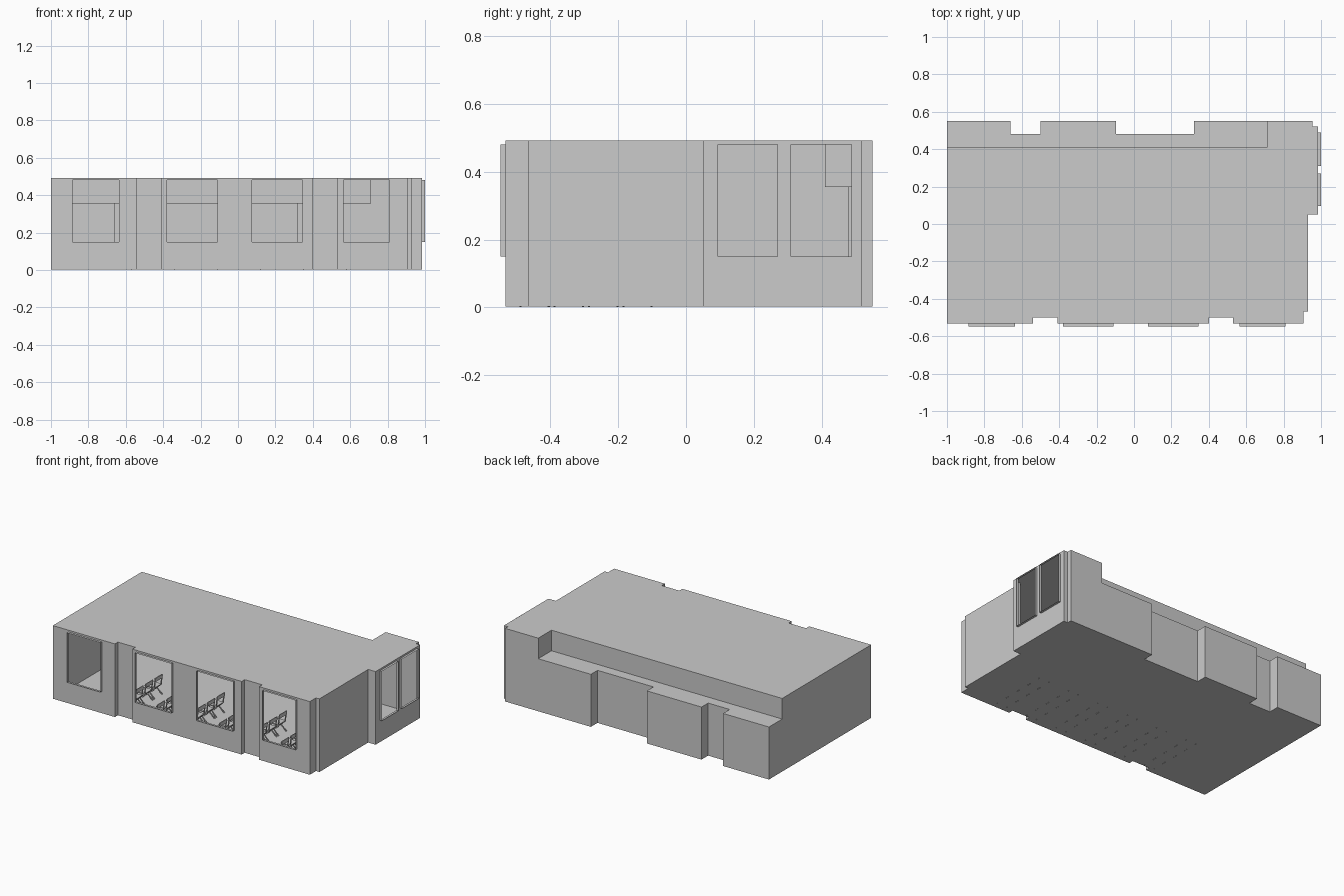
import bpy, bmesh
from mathutils import Vector

if "Cube" in bpy.data.objects:
    bpy.data.objects.remove(bpy.data.objects["Cube"])

FLOOR, LEDGE, ROOF = 0.003, 0.355, 0.493
WIN_Z = (0.15, 0.481)


def finish(bm, name):
    bmesh.ops.remove_doubles(bm, verts=bm.verts, dist=1e-5)
    me = bpy.data.meshes.new(name)
    bm.to_mesh(me)
    bm.free()
    ob = bpy.data.objects.new(name, me)
    bpy.context.collection.objects.link(ob)
    return ob


def face(bm, pts):
    bm.faces.new([bm.verts.new(p) for p in pts])


def wall(bm, p, q, z0, z1):
    face(bm, [(*p, z0), (*q, z0), (*q, z1), (*p, z1)])


# Footprint, counter-clockwise: full-height part, then the low rear part
tall = [(-1, -.532), (-.54, -.532), (-.54, -.5), (-.41, -.5), (-.41, -.532),
        (.4, -.532), (.4, -.5), (.53, -.5), (.53, -.532), (.905, -.532),
        (.905, -.467), (.93, -.467), (.93, .05), (.985, .05), (.985, .52),
        (.955, .52), (.955, .55), (.71, .55)]
low = [(.71, .55), (.32, .55), (.32, .48), (-.095, .48), (-.095, .55),
       (-.5, .55), (-.5, .48), (-.66, .48), (-.66, .55), (-1, .55), (-1, .41)]

# Windows keyed by the wall segment they sit in (positions along that wall)
windows = {0: [(-.885, -.635)], 4: [(-.38, -.11), (.075, .345)],
           8: [(.565, .81)], 13: [(.095, .27), (.31, .488)]}

room, frames = bmesh.new(), bmesh.new()
for i in range(len(tall) - 1):
    p, q = tall[i], tall[i + 1]
    if i not in windows:
        wall(room, p, q, FLOOR, ROOF)
        continue
    along_x = abs(q[0] - p[0]) > abs(q[1] - p[1])
    at = (lambda t: (t, p[1])) if along_x else (lambda t: (p[0], t))
    out = Vector((0, -.016, 0)) if along_x else Vector((.015, 0, 0))
    prev = p
    for a, b in windows[i]:
        A, B = at(a), at(b)
        wall(room, prev, A, FLOOR, ROOF)
        wall(room, A, B, FLOOR, WIN_Z[0])
        wall(room, A, B, WIN_Z[1], ROOF)
        prev = B
        # Projecting window surround
        ring = [Vector((*c, z)) for c, z in ((A, WIN_Z[0]), (B, WIN_Z[0]),
                                            (B, WIN_Z[1]), (A, WIN_Z[1]))]
        for k in range(4):
            u, v = ring[k], ring[(k + 1) % 4]
            face(frames, [u, u + out, v + out, v])
    wall(room, prev, q, FLOOR, ROOF)

# Low rear walls, upper set-back walls and left side
for p, q in zip(low, low[1:]):
    wall(room, p, q, FLOOR, LEDGE)
wall(room, (.71, .55), (.71, .41), LEDGE, ROOF)
wall(room, (.71, .41), (-1, .41), LEDGE, ROOF)
wall(room, (-1, .41), (-1, -.532), FLOOR, ROOF)

# Floor, roof and ledge
face(room, [(*p, FLOOR) for p in reversed(tall + low[1:])])
face(room, [(*p, ROOF) for p in tall + [(.71, .41), (-1, .41)]])
face(room, [(*p, LEDGE) for p in low + [(.71, .41)]])
finish(room, "room_shell")
finish(frames, "window_surrounds")


# Chair: seat, open back and splayed legs, facing -x
def box(bm, lo, hi):
    vs = bmesh.ops.create_cube(bm, size=1)["verts"]
    for v in vs:
        v.co = [l + (c + .5) * (h - l) for c, l, h in zip(v.co, lo, hi)]


def bar(bm, a, b, w=.006):
    a, b = Vector(a), Vector(b)
    d = b - a
    vs = bmesh.ops.create_cube(bm, size=1)["verts"]
    rot = d.to_track_quat('Z', 'Y')
    for v in vs:
        v.co = (a + b) / 2 + rot @ Vector((v.co.x * w, v.co.y * w, v.co.z * d.length))


bm = bmesh.new()
box(bm, (-.037, -.039, .07), (.037, .039, .076))
box(bm, (.040, -.039, .118), (.045, .039, .143))
for s in (-1, 1):
    bar(bm, (-.04, s * .042, .003), (.034, s * .036, .072))
    bar(bm, (.04, s * .042, .003), (-.03, s * .036, .072))
    bar(bm, (.034, s * .036, .07), (.043, s * .036, .14))
first = finish(bm, "chair")

# Six rows of four chairs
for r in range(6):
    for c in range(4):
        ob = first if r == c == 0 else first.copy()
        if ob is not first:
            bpy.context.collection.objects.link(ob)
        ob.location = (-.53 + r * .23, -.447 + c * .1013, 0)
